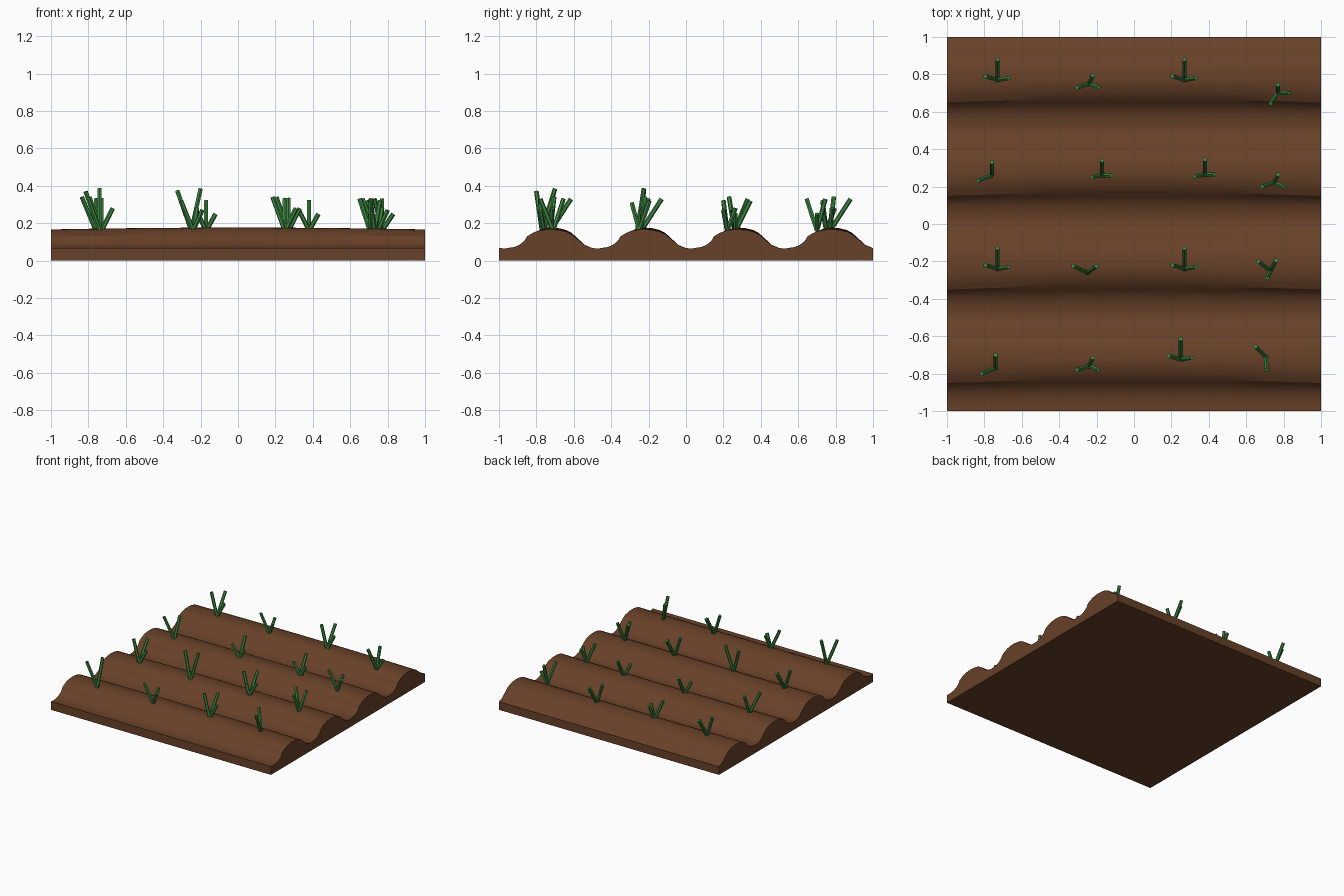
import bpy, bmesh, math
from mathutils import Vector

cube = bpy.data.objects.get("Cube")
if cube:
    bpy.data.objects.remove(cube, do_unlink=True)


def material(name, rgb):
    m = bpy.data.materials.new(name)
    m.use_nodes = True
    m.diffuse_color = (*rgb, 1)
    m.node_tree.nodes["Principled BSDF"].inputs["Base Color"].default_value = (*rgb, 1)
    return m


soil = material("soil brown", (0.136, 0.052, 0.021))
leaf = material("leaf green", (0.045, 0.24, 0.052))


def finish(bm, name, mat, angle):
    bmesh.ops.recalc_face_normals(bm, faces=bm.faces)
    me = bpy.data.meshes.new(name)
    bm.to_mesh(me)
    bm.free()
    me.materials.append(mat)
    ob = bpy.data.objects.new(name, me)
    bpy.context.collection.objects.link(ob)
    bpy.ops.object.select_all(action="DESELECT")
    ob.select_set(True)
    bpy.context.view_layer.objects.active = ob
    bpy.ops.object.shade_smooth_by_angle(angle=math.radians(angle))


# Ploughed bed: one furrow-and-ridge profile repeated, lofted along x
RIDGES = [-0.72, -0.22, 0.28, 0.78]
SECTION = [(-0.25, 0.065), (-0.2, 0.072), (-0.17, 0.085), (-0.145, 0.105),
           (-0.13, 0.13), (-0.1, 0.148), (-0.07, 0.159), (-0.03, 0.166),
           (0, 0.167), (0.04, 0.164), (0.08, 0.155), (0.11, 0.14),
           (0.14, 0.115), (0.18, 0.082), (0.22, 0.067)]

bm = bmesh.new()
loops = []
for i in range(9):
    x = -1 + i / 4
    bow = 1 - x * x
    pts = [(-1, 0), (-1, 0.068)]
    for r in RIDGES:
        for u, z in SECTION:
            dome = (z - 0.065) / 0.102
            shift = 0.028 * bow * dome * min(1, max(0, -u / 0.1))  # front slope bows inward
            y = 1 if r + u > 0.99 else r + u + shift
            pts.append((y, z + 0.01 * bow * dome))
    pts.append((1, 0))
    loops.append([bm.verts.new((x, y, z)) for y, z in pts])
n = len(loops[0])
for a, b in zip(loops, loops[1:]):
    for j in range(n):
        k = (j + 1) % n
        bm.faces.new((a[j], a[k], b[k], b[j]))
bm.faces.new(loops[0])
bm.faces.new(loops[-1])
finish(bm, "ploughed_soil", soil, 24)


# Sprouts: each is a base point and blade tips relative to it (dx, dy, tip height)
def blade(bm, base, tip, radius=0.0125):
    axis = tip - base
    rot = axis.to_track_quat("Z", "Y").to_matrix().to_4x4()
    rot.translation = (base + tip) / 2
    bmesh.ops.create_cone(bm, cap_ends=True, segments=6, radius1=radius,
                          radius2=radius, depth=axis.length, matrix=rot)


TALL = [(0, 0.11, 0.33), (-0.065, 0.02, 0.34), (0.06, 0.01, 0.28)]
SHORT = [(0.02, 0.045, 0.28), (-0.065, -0.02, 0.32), (0.05, -0.02, 0.27)]
FORK = [(0, 0.07, 0.385), (-0.075, -0.03, 0.37)]
LOW_FORK = [(0, 0.07, 0.33), (-0.075, -0.03, 0.34)]
TRIO = [(0, 0.08, 0.32), (-0.055, -0.01, 0.27), (0.05, 0, 0.25)]
WIDE = [(-0.075, 0.035, 0.375), (0.05, 0.035, 0.385)]
SPLAY = [(-0.065, 0.05, 0.33), (0.03, 0.055, 0.32), (-0.02, -0.04, 0.31)]
LEAN = [(-0.055, 0.055, 0.33), (0.005, -0.07, 0.33)]
TWIST = [(0, 0.045, 0.33), (0.06, 0, 0.25), (-0.04, -0.055, 0.33)]

SPROUTS = [
    (-0.73, 0.77, TALL), (-0.24, 0.75, SHORT), (0.27, 0.77, TALL), (0.77, 0.7, TWIST),
    (-0.76, 0.26, LOW_FORK), (-0.17, 0.26, TRIO), (0.38, 0.265, TRIO), (0.75, 0.22, SHORT),
    (-0.73, -0.24, TALL), (-0.25, -0.26, WIDE), (0.27, -0.24, TALL), (0.73, -0.25, SPLAY),
    (-0.74, -0.77, FORK), (-0.24, -0.76, SHORT), (0.25, -0.725, TALL), (0.705, -0.71, LEAN),
]
for i, (x, y, tips) in enumerate(SPROUTS, 1):
    bm = bmesh.new()
    base = Vector((x, y, 0.16))
    for dx, dy, h in tips:
        blade(bm, base, Vector((x + dx, y + dy, h)))
    finish(bm, f"sprout_{i:02d}", leaf, 30)
